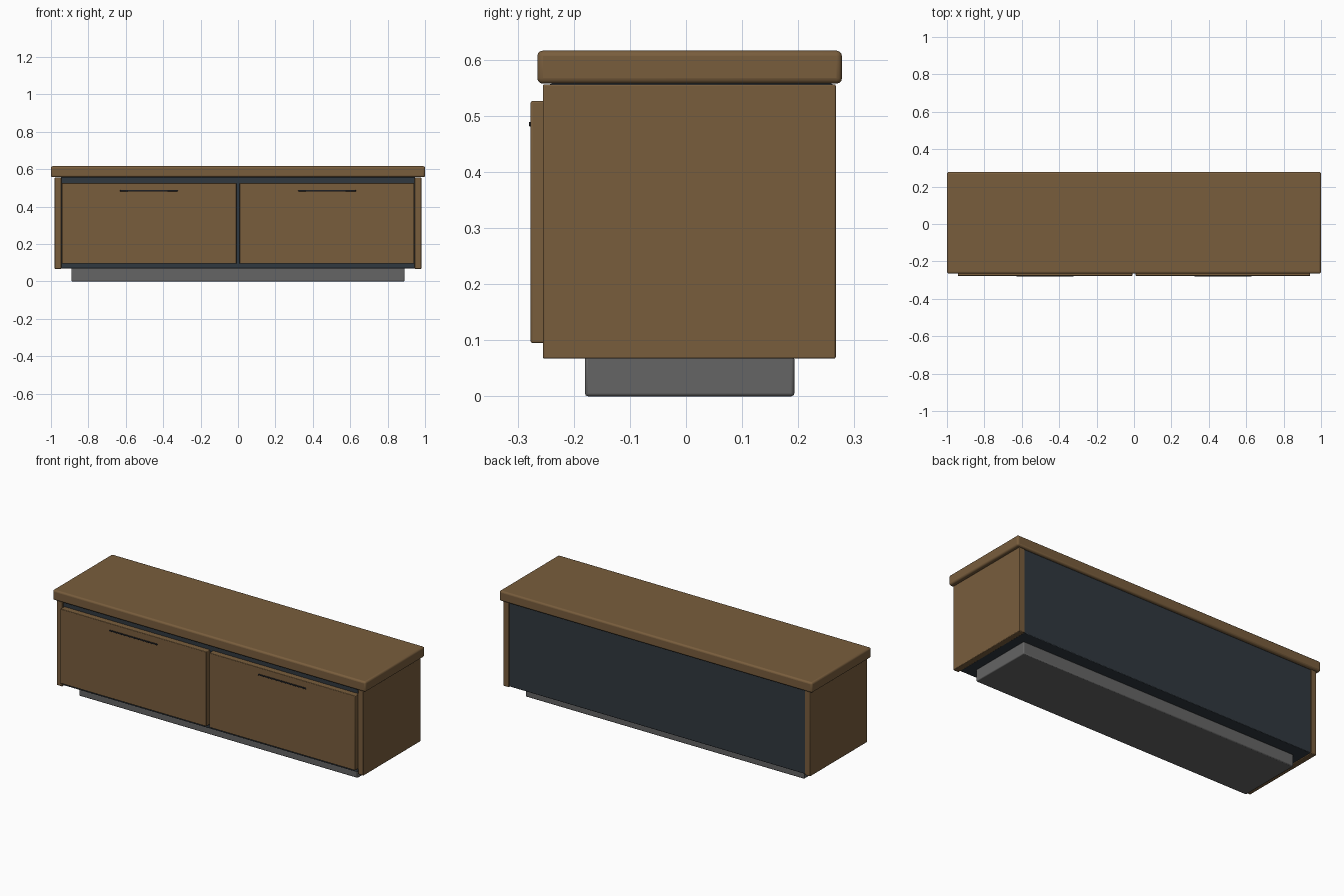
import bpy

if "Cube" in bpy.data.objects:
    bpy.data.objects.remove(bpy.data.objects["Cube"])


def material(name, rgb):
    m = bpy.data.materials.new(name)
    m.diffuse_color = (*rgb, 1)
    m.use_nodes = True
    m.node_tree.nodes["Principled BSDF"].inputs["Base Color"].default_value = m.diffuse_color
    return m


wood = material("walnut_wood", (0.19, 0.11, 0.046))
dark = material("dark_slate", (0.03, 0.04, 0.05))
black = material("handle_black", (0.012, 0.013, 0.016))
grey = material("plinth_grey", (0.13, 0.13, 0.13))


def box(name, x, y, z, mat, bevel=0.003, segments=2):
    """Rounded box from (min, max) ranges on each axis."""
    r = (x, y, z)
    bpy.ops.mesh.primitive_cube_add(size=1, location=[(a + b) / 2 for a, b in r])
    ob = bpy.context.object
    ob.name = name
    ob.scale = [b - a for a, b in r]
    bpy.ops.object.transform_apply(location=False, rotation=False, scale=True)
    mod = ob.modifiers.new("Bevel", "BEVEL")
    mod.width, mod.segments = bevel, segments
    ob.data.materials.append(mat)
    bpy.ops.object.shade_smooth_by_angle()
    return ob


# Top slab, inner carcass and recessed plinth
box("top_slab", (-1, 1), (-0.265, 0.278), (0.557, 0.616), wood, 0.01, 3)
box("carcass", (-0.95, 0.95), (-0.243, 0.262), (0.07, 0.557), dark)
box("plinth", (-0.89, 0.89), (-0.18, 0.193), (0, 0.071), grey, 0.005)

# Mirrored side panels, drawer fronts and handles
for side, s in (("left", -1), ("right", 1)):
    def span(a, b):
        return tuple(sorted((s * a, s * b)))
    box(side + "_side_panel", span(0.945, 0.98), (-0.255, 0.267), (0.067, 0.556), wood)
    box(side + "_drawer_front", span(0.009, 0.942), (-0.277, -0.24), (0.095, 0.526), wood)
    box(side + "_handle", span(0.322, 0.63), (-0.28, -0.272), (0.481, 0.489), black, 0.002)
